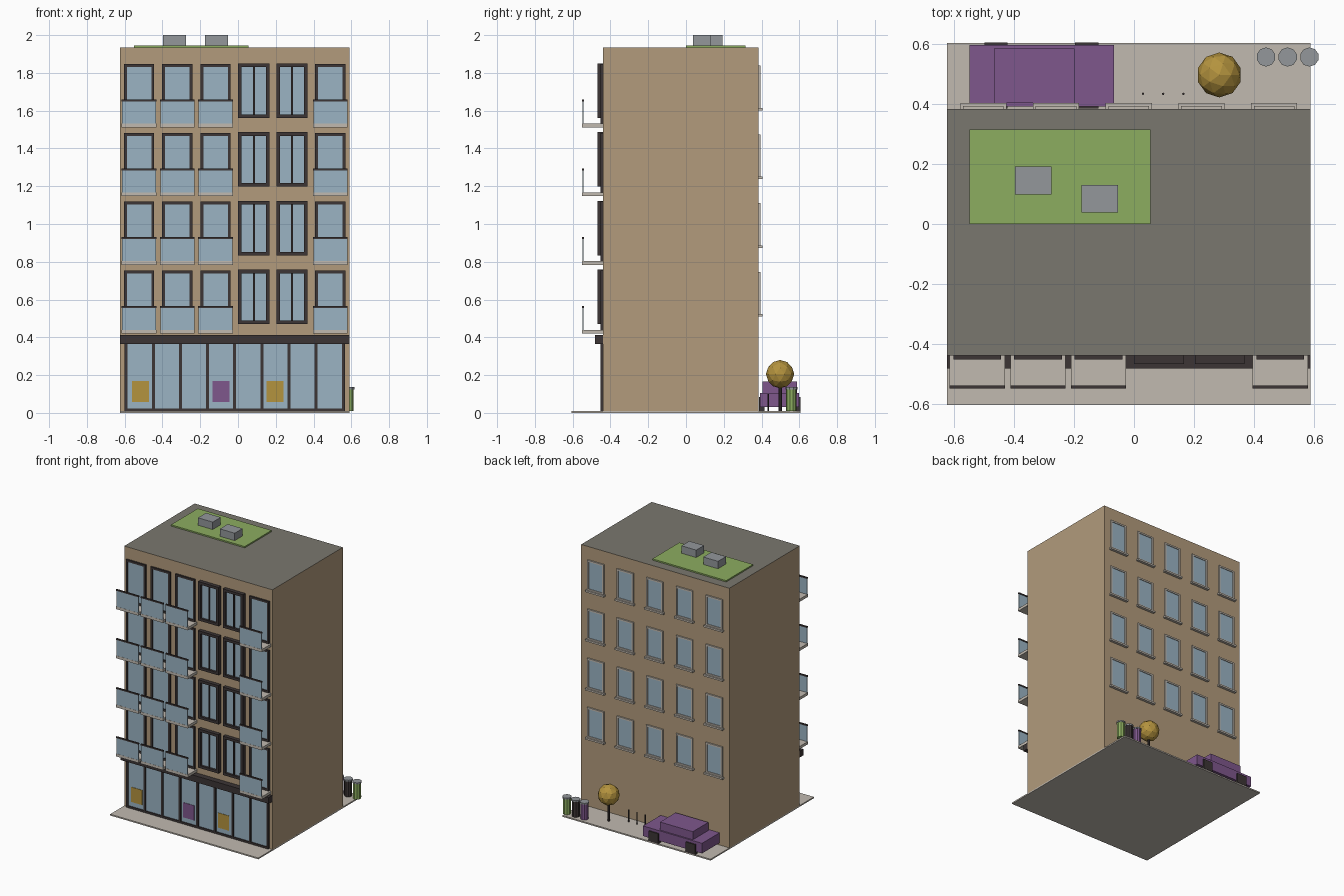
import bpy, bmesh
from mathutils import Matrix, Vector

old = bpy.data.objects.get("Cube")
if old:
    bpy.data.objects.remove(old, do_unlink=True)


def material(name, *rgb):
    lin = [((c / 255 + 0.055) / 1.055) ** 2.4 for c in rgb] + [1]
    m = bpy.data.materials.new(name)
    m.use_nodes = True
    m.diffuse_color = lin
    m.node_tree.nodes["Principled BSDF"].inputs["Base Color"].default_value = lin
    return m


TAN = material("tan wall", 178, 155, 124)
ROOF = material("roof grey", 122, 119, 111)
STONE = material("pale stone", 193, 186, 176)
GLASS = material("blue glass", 155, 180, 195)
DARK = material("dark metal", 60, 53, 53)
GREEN = material("green", 140, 173, 96)
PURPLE = material("purple", 126, 87, 140)
GREY = material("light grey", 147, 151, 155)
GOLD = material("ochre", 180, 147, 62)


def finish(bm, name, mat):
    me = bpy.data.meshes.new(name)
    bm.to_mesh(me)
    bm.free()
    me.materials.append(mat)
    ob = bpy.data.objects.new(name, me)
    bpy.context.collection.objects.link(ob)
    return ob


def boxes(name, mat, spans):
    """One object made of boxes, each given as (x0, x1, y0, y1, z0, z1)."""
    bm = bmesh.new()
    for x0, x1, y0, y1, z0, z1 in spans:
        mid = Vector((x0 + x1, y0 + y1, z0 + z1)) / 2
        size = Vector((x1 - x0, y1 - y0, z1 - z0))
        bmesh.ops.create_cube(bm, size=1, matrix=Matrix.Translation(mid) @ Matrix.Diagonal(size.to_4d()))
    return finish(bm, name, mat)


def cylinder(name, mat, x, y, z0, z1, r, sides):
    bm = bmesh.new()
    bmesh.ops.create_cone(bm, cap_ends=True, segments=sides, radius1=r, radius2=r,
                          depth=z1 - z0, matrix=Matrix.Translation((x, y, (z0 + z1) / 2)))
    return finish(bm, name, mat)


def ring(x0, x1, y0, y1, z0, z1, t):
    """Four bars around an opening."""
    return [(x0, x0 + t, y0, y1, z0, z1), (x1 - t, x1, y0, y1, z0, z1),
            (x0 + t, x1 - t, y0, y1, z0, z0 + t), (x0 + t, x1 - t, y0, y1, z1 - t, z1)]


# Main volume
LEFT, RIGHT, FRONT, BACK = -0.625, 0.59, -0.44, 0.385
MID = (LEFT + RIGHT) / 2
WIDTH = RIGHT - LEFT
boxes("ground_slab", STONE, [(LEFT, RIGHT, -0.605, 0.605, 0, 0.01)])
block = boxes("building_block", TAN, [(LEFT, RIGHT, FRONT, BACK, 0.01, 1.935)])
block.data.materials.append(ROOF)
for face in block.data.polygons:
    face.material_index = int(face.normal.z > 0.5)

# Upper floors
PITCH = 0.364
door_frames, big_frames, panes = [], [], []
slabs, guards, rails = [], [], []
back_frames, back_panes, sills = [], [], []
for floor in range(4):
    z = 0.44 + floor * PITCH
    for bay in range(6):
        x = MID + (bay - 2.5) * WIDTH / 6
        if bay in (3, 4):
            # Projecting windows with a central mullion
            big_frames += ring(x - 0.083, x + 0.083, -0.468, FRONT, z + 0.03, z + 0.318, 0.019)
            big_frames.append((x - 0.005, x + 0.005, -0.46, FRONT, z + 0.04, z + 0.308))
            panes.append((x - 0.07, x + 0.07, -0.452, FRONT, z + 0.04, z + 0.308))
        else:
            # Balcony doors, slabs and glass fronts
            door_frames += ring(x - 0.08, x + 0.08, -0.452, FRONT, z, z + 0.314, 0.015)
            panes.append((x - 0.07, x + 0.07, -0.446, FRONT, z, z + 0.305))
            slabs.append((x - 0.092, x + 0.092, -0.55, FRONT, z - 0.02, z))
            guards.append((x - 0.09, x + 0.09, -0.549, -0.543, z, z + 0.118))
            rails.append((x - 0.092, x + 0.092, -0.55, -0.54, z + 0.116, z + 0.126))
    for bay in range(5):
        x = MID + (bay - 2) * WIDTH / 5
        back_frames += ring(x - 0.068, x + 0.068, BACK, 0.395, z + 0.082, z + 0.306, 0.012)
        back_panes.append((x - 0.06, x + 0.06, BACK, 0.39, z + 0.09, z + 0.298))
        sills.append((x - 0.077, x + 0.077, BACK, 0.405, z + 0.07, z + 0.083))
boxes("balcony_door_frames", DARK, door_frames)
boxes("front_window_frames", DARK, big_frames)
boxes("front_glass", GLASS, panes)
boxes("balcony_slabs", STONE, slabs)
boxes("balcony_glass", GLASS, guards)
boxes("balcony_rails", DARK, rails)
boxes("back_window_frames", STONE, back_frames)
boxes("back_glass", GLASS, back_panes)
boxes("back_sills", STONE, sills)

# Shop front with canopy and posters
boxes("canopy", DARK, [(LEFT, RIGHT, -0.483, FRONT, 0.365, 0.412)])
boxes("shop_glass", GLASS, [(MID - 0.575, MID + 0.575, -0.446, FRONT, 0.01, 0.365)])
bars = [(MID - 0.58, MID + 0.58, -0.453, FRONT, 0.01, 0.024)]
for i in range(9):
    x = MID + (i - 4) * 0.1437
    bars.append((x - 0.008, x + 0.008, -0.453, FRONT, 0.01, 0.365))
boxes("shop_mullions", DARK, bars)
for name, mat, x in (("left_poster", GOLD, 0.195), ("middle_poster", PURPLE, -0.09),
                     ("right_poster", GOLD, -0.517)):
    boxes(name, mat, [(x - 0.045, x + 0.045, -0.449, -0.445, 0.058, 0.168)])

# Roof garden and plant units
boxes("roof_garden", GREEN, [(-0.55, 0.055, 0, 0.315, 1.935, 1.945)])
boxes("roof_units", GREY, [(-0.397, -0.276, 0.098, 0.192, 1.945, 2),
                           (-0.175, -0.054, 0.038, 0.13, 1.945, 2)])

# Parked car
boxes("car_body", PURPLE, [(-0.55, -0.066, 0.392, 0.598, 0.03, 0.105)])
boxes("car_cabin", PURPLE, [(-0.467, -0.198, 0.405, 0.587, 0.105, 0.165)])
boxes("car_wheels", DARK, [(x - 0.039, x + 0.039, y, y + 0.03, 0.01, 0.085)
                           for x in (-0.461, -0.158) for y in (0.386, 0.577)])

# Tree
cylinder("tree_trunk", DARK, 0.285, 0.498, 0.01, 0.15, 0.009, 8)
bm = bmesh.new()
bmesh.ops.create_icosphere(bm, subdivisions=2, radius=0.075,
                           matrix=Matrix.Translation((0.285, 0.498, 0.205)))
finish(bm, "tree_crown", GOLD)

# Bollards and waste bins
for i in range(3):
    cylinder("bollard", DARK, 0.03 + i * 0.0675, 0.435, 0.01, 0.1, 0.004, 8)
for i, mat in enumerate((PURPLE, DARK, GREEN)):
    x = 0.441 + i * 0.0725
    cylinder("bin_body", mat, x, 0.558, 0.01, 0.125, 0.028, 10)
    cylinder("bin_lid", GREY, x, 0.558, 0.125, 0.136, 0.032, 10)
